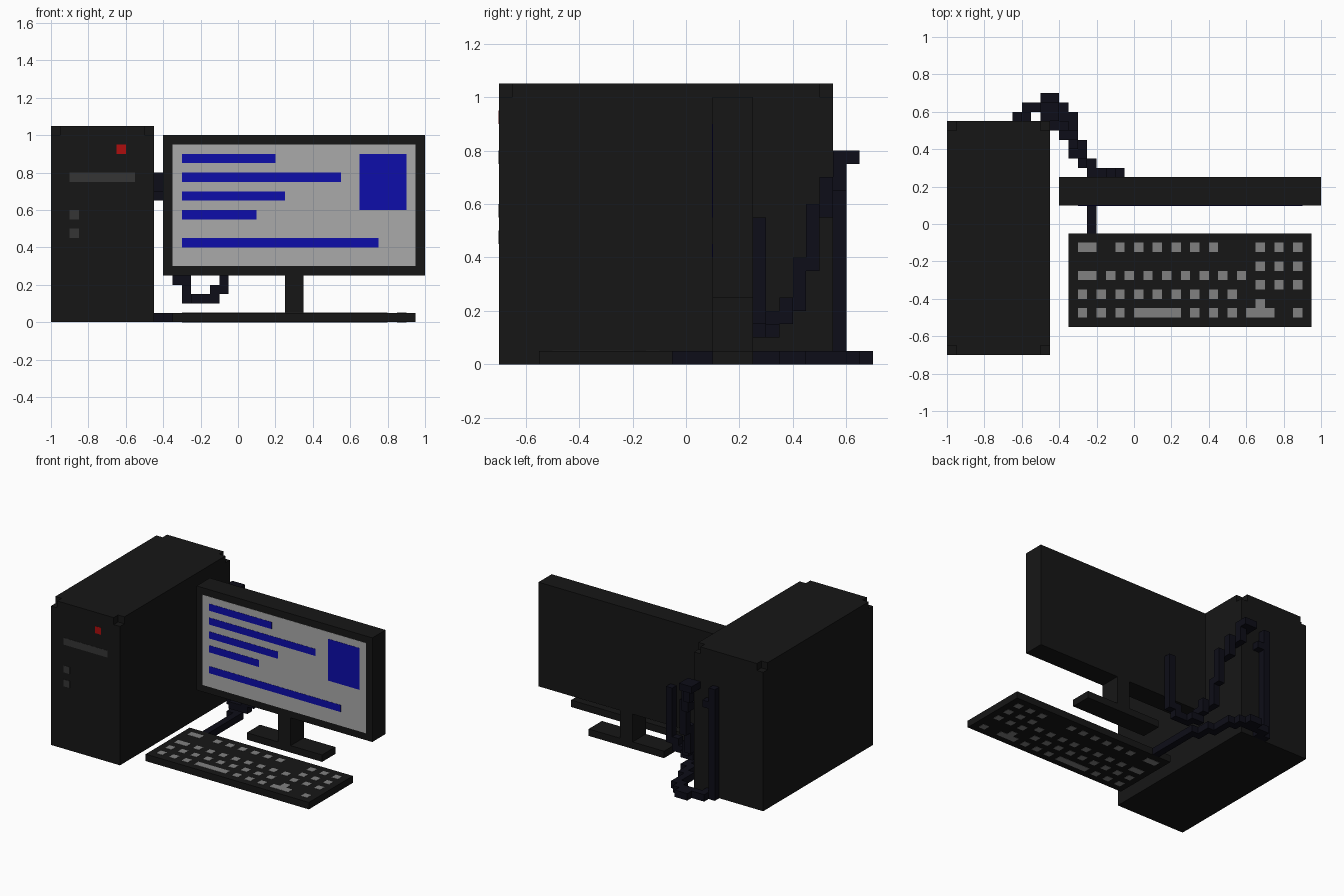
import bpy, bmesh
from mathutils import Vector

if "Cube" in bpy.data.objects:
    bpy.data.objects.remove(bpy.data.objects["Cube"])

U = 0.05     # block size of the model
E = 0.0015   # tiny lift so coloured inlays stay visible


def material(name, r, g, b):
    m = bpy.data.materials.new(name)
    m.diffuse_color = (r, g, b, 1)
    m.use_nodes = True
    m.node_tree.nodes["Principled BSDF"].inputs["Base Color"].default_value = m.diffuse_color
    return m


CASE = material("case_black", 0.008, 0.008, 0.008)
CORD = material("cord_navy", 0.004, 0.004, 0.009)
SCREEN = material("screen_grey", 0.40, 0.40, 0.40)
BLUE = material("blue", 0.004, 0.004, 0.40)
RED = material("red", 0.42, 0.004, 0.004)
KEY = material("key_grey", 0.22, 0.22, 0.22)
SLOT = material("slot_grey", 0.035, 0.035, 0.035)


def finish(name, bm, mat):
    bmesh.ops.recalc_face_normals(bm, faces=bm.faces)
    me = bpy.data.meshes.new(name)
    bm.to_mesh(me)
    bm.free()
    me.materials.append(mat)
    ob = bpy.data.objects.new(name, me)
    bpy.context.collection.objects.link(ob)
    return ob


def boxes(name, mat, spans):
    """One object from boxes given as (x0, x1, y0, y1, z0, z1)."""
    bm = bmesh.new()
    for x0, x1, y0, y1, z0, z1 in spans:
        verts = bmesh.ops.create_cube(bm, size=1)["verts"]
        for v in verts:
            v.co = Vector((x0 + (v.co.x + .5) * (x1 - x0),
                           y0 + (v.co.y + .5) * (y1 - y0),
                           z0 + (v.co.z + .5) * (z1 - z0)))
    return finish(name, bm, mat)


def cord(name, points):
    """Blocky cord through grid cells; only outer faces are made."""
    cells = {points[0]}
    for a, b in zip(points, points[1:]):
        p = list(a)
        for axis in range(3):
            while p[axis] != b[axis]:
                p[axis] += 1 if b[axis] > p[axis] else -1
                cells.add(tuple(p))
    bm = bmesh.new()
    for c in sorted(cells):
        for axis in range(3):
            for side in (0, 1):
                n = list(c)
                n[axis] += 2 * side - 1
                if tuple(n) in cells:
                    continue
                quad = []
                ring = [(0, 0), (1, 0), (1, 1), (0, 1)]
                for s, t in (ring if side else ring[::-1]):
                    v = list(c)
                    v[axis] += side
                    v[(axis + 1) % 3] += s
                    v[(axis + 2) % 3] += t
                    quad.append(bm.verts.new(Vector(v) * U))
                bm.faces.new(quad)
    bmesh.ops.remove_doubles(bm, verts=bm.verts, dist=1e-4)
    return finish(name, bm, CORD)


# Tower: box with a cap whose four corners are notched
X0, X1, Y0, Y1 = -1, -.45, -.7, .55
boxes("tower_case", CASE, [(X0, X1, Y0, Y1, 0, 1.0)])
bm = bmesh.new()
outline = [(X0 + U, Y0), (X1 - U, Y0), (X1 - U, Y0 + U), (X1, Y0 + U),
           (X1, Y1 - U), (X1 - U, Y1 - U), (X1 - U, Y1), (X0 + U, Y1),
           (X0 + U, Y1 - U), (X0, Y1 - U), (X0, Y0 + U), (X0 + U, Y0 + U)]
face = bm.faces.new([bm.verts.new((x, y, 1.0)) for x, y in outline])
top = bmesh.ops.extrude_face_region(bm, geom=[face])["geom"]
bmesh.ops.translate(bm, vec=(0, 0, U),
                    verts=[g for g in top if isinstance(g, bmesh.types.BMVert)])
finish("tower_cap", bm, CASE)

# Tower front details
boxes("power_button", RED, [(-.65, -.6, Y0 - E, Y0 + U, .9, .95)])
boxes("drive_slot_and_ports", SLOT,
      [(-.9, x1, Y0 - E, Y0 + U, z, z + U)
       for x1, z in ((-.55, .75), (-.85, .55), (-.85, .45))])

# Monitor, screen picture and stand
boxes("monitor_body", CASE, [(-.4, 1, .1, .25, .25, 1)])
boxes("monitor_screen", SCREEN, [(-.35, .95, .1 - E, .12, .3, .95)])
boxes("screen_bars", BLUE,
      [(-.3, x1, .1 - 2 * E, .12, z, z + U)
       for x1, z in ((.2, .85), (.55, .75), (.25, .65), (.1, .55), (.75, .4))]
      + [(.65, .9, .1 - 2 * E, .12, .6, .9)])
boxes("stand_neck", CASE, [(.25, .35, .1, .25, U, .25)])
boxes("stand_base", CASE, [(0, .6, .1, .25, 0, U)])

# Keyboard; keys show on both its top and underside
boxes("keyboard_body", CASE, [(-.35, .95, -.55, -.05, 0, U)])
rows = {  # row position: list of (start cell, length in cells)
    -3: [(-6, 2)] + [(x, 1) for x in (-2, 0, 2, 4, 6, 8, 13, 15, 17)],
    -5: [(x, 1) for x in (13, 15, 17)],
    -6: [(-6, 2)] + [(x, 1) for x in range(-3, 12, 2)],
    -7: [(x, 1) for x in (13, 15, 17)],
    -8: [(x, 1) for x in range(-6, 11, 2)],
    -9: [(13, 1)],
    -10: [(x, 1) for x in (-6, -4, -2, 6, 8, 10, 17)] + [(0, 5), (12, 3)],
}
boxes("keys", KEY, [(x * U, (x + n) * U, y * U, (y + 1) * U, -E, U + E)
                    for y, row in rows.items() for x, n in row])

# Cords running to the back of the tower
cord("monitor_cord", [
    (-2, 5, 10), (-2, 5, 3), (-3, 5, 3), (-3, 5, 2), (-5, 5, 2), (-5, 6, 2),
    (-6, 6, 2), (-6, 6, 3), (-6, 7, 3), (-6, 7, 4), (-7, 7, 4), (-7, 8, 4),
    (-7, 8, 7), (-7, 9, 7), (-7, 9, 11), (-8, 9, 11), (-8, 10, 12),
    (-8, 10, 13), (-9, 10, 13), (-9, 11, 13), (-9, 11, 15), (-9, 12, 15),
    (-10, 12, 15), (-10, 11, 15)])
cord("keyboard_cord", [
    (-5, -1, 0), (-5, 6, 0), (-6, 6, 0), (-6, 8, 0), (-7, 8, 0), (-7, 11, 0),
    (-8, 11, 0), (-8, 12, 0), (-9, 12, 0), (-9, 13, 0), (-10, 13, 0),
    (-10, 12, 0), (-12, 12, 0), (-12, 11, 0), (-13, 11, 0), (-13, 11, 15),
    (-13, 11, 13), (-12, 11, 13)])
